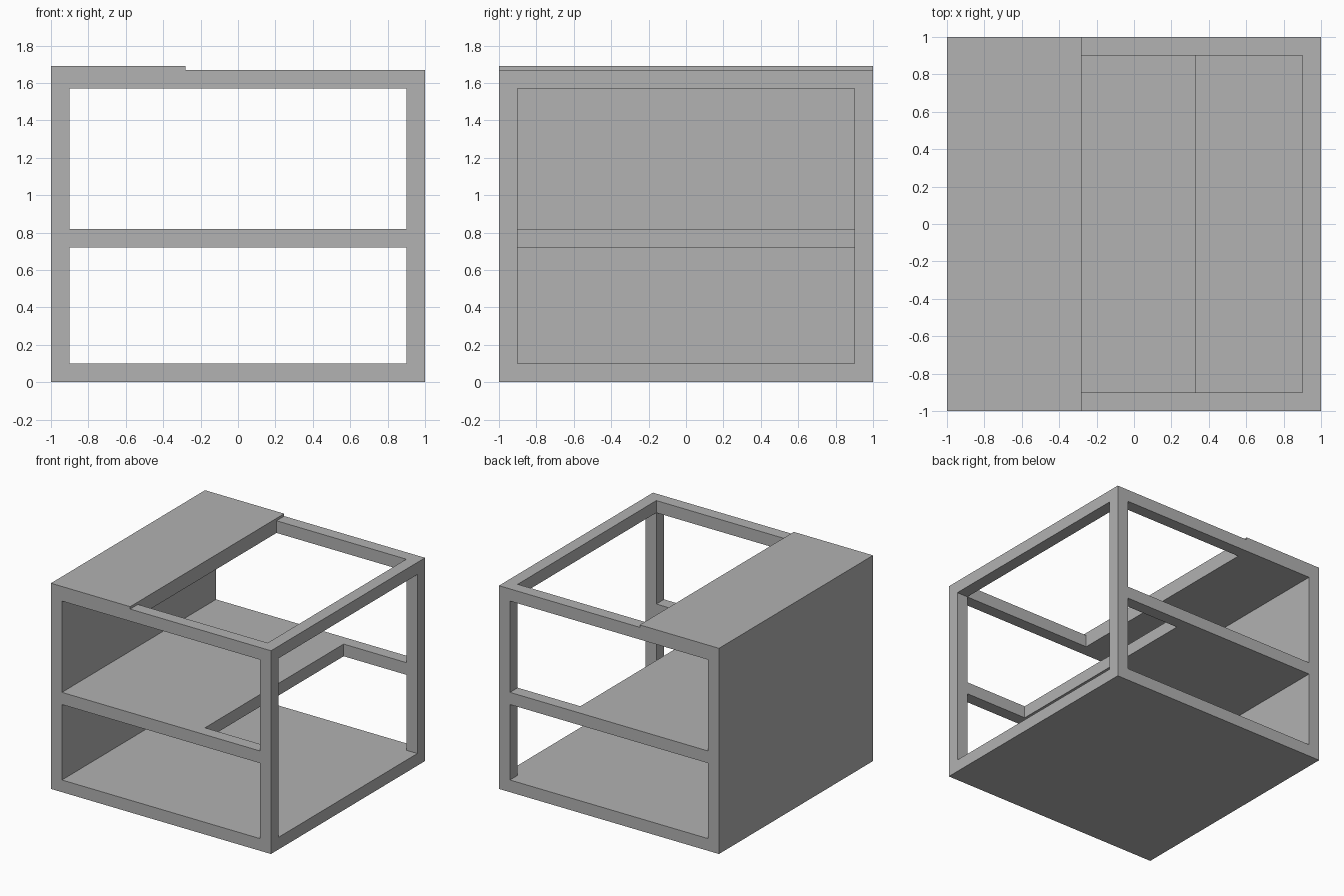
import bpy

default_cube = bpy.data.objects.get("Cube")
if default_cube:
    bpy.data.objects.remove(default_cube, do_unlink=True)

T = 0.10                     # wall and rail thickness
IN = 1 - T                   # inner face of the walls
RAIL_TOP, ROOF_TOP = 1.67, 1.69
CEILING = 1.57
FLOOR_LOW, FLOOR_HIGH = 0.72, 0.82   # upper floor, underside and top
FLOOR_EDGE, ROOF_EDGE = 0.33, -0.28  # where upper floor and roof stop
OUT = 1.5                    # beyond the shell, for clean through cuts

grey = bpy.data.materials.new("plain grey")
grey.use_nodes = True
colour = (0.445, 0.445, 0.445, 1)
grey.diffuse_color = colour
grey.node_tree.nodes["Principled BSDF"].inputs["Base Color"].default_value = colour


def box(name, x, y, z):
    """Box from (low, high) ranges on each axis."""
    bpy.ops.mesh.primitive_cube_add(size=1)
    ob = bpy.context.object
    ob.name = ob.data.name = name
    for v in ob.data.vertices:
        v.co = [r[1] if c > 0 else r[0] for c, r in zip(v.co, (x, y, z))]
    ob.data.materials.append(grey)
    return ob


# Solid block that becomes the two-storey house shell
shell = box("house_shell", (-1, 1), (-1, 1), (0, ROOF_TOP))

cutters = [
    # Rooms, open at front and back
    box("lower_room_cut", (-IN, IN), (-OUT, OUT), (T, FLOOR_LOW)),
    box("upper_room_cut", (-IN, IN), (-OUT, OUT), (FLOOR_HIGH, CEILING)),
    # Open side, which also cuts the stairwell through the upper floor
    box("open_side_cut", (FLOOR_EDGE, OUT), (-IN, IN), (T, CEILING)),
    # Open part of the roof, leaving a rim of rails
    box("roof_opening_cut", (ROOF_EDGE, IN), (-IN, IN), (CEILING - T, 2)),
    # Step from the roof panel down to the rails
    box("roof_step_cut", (ROOF_EDGE, OUT), (-OUT, OUT), (RAIL_TOP, 2)),
]

bpy.context.view_layer.objects.active = shell
for cutter in cutters:
    cutter.hide_render = True
    mod = shell.modifiers.new(cutter.name, 'BOOLEAN')
    mod.operation = 'DIFFERENCE'
    mod.solver = 'EXACT'
    mod.object = cutter
    bpy.ops.object.modifier_apply(modifier=mod.name)
    bpy.data.objects.remove(cutter, do_unlink=True)
